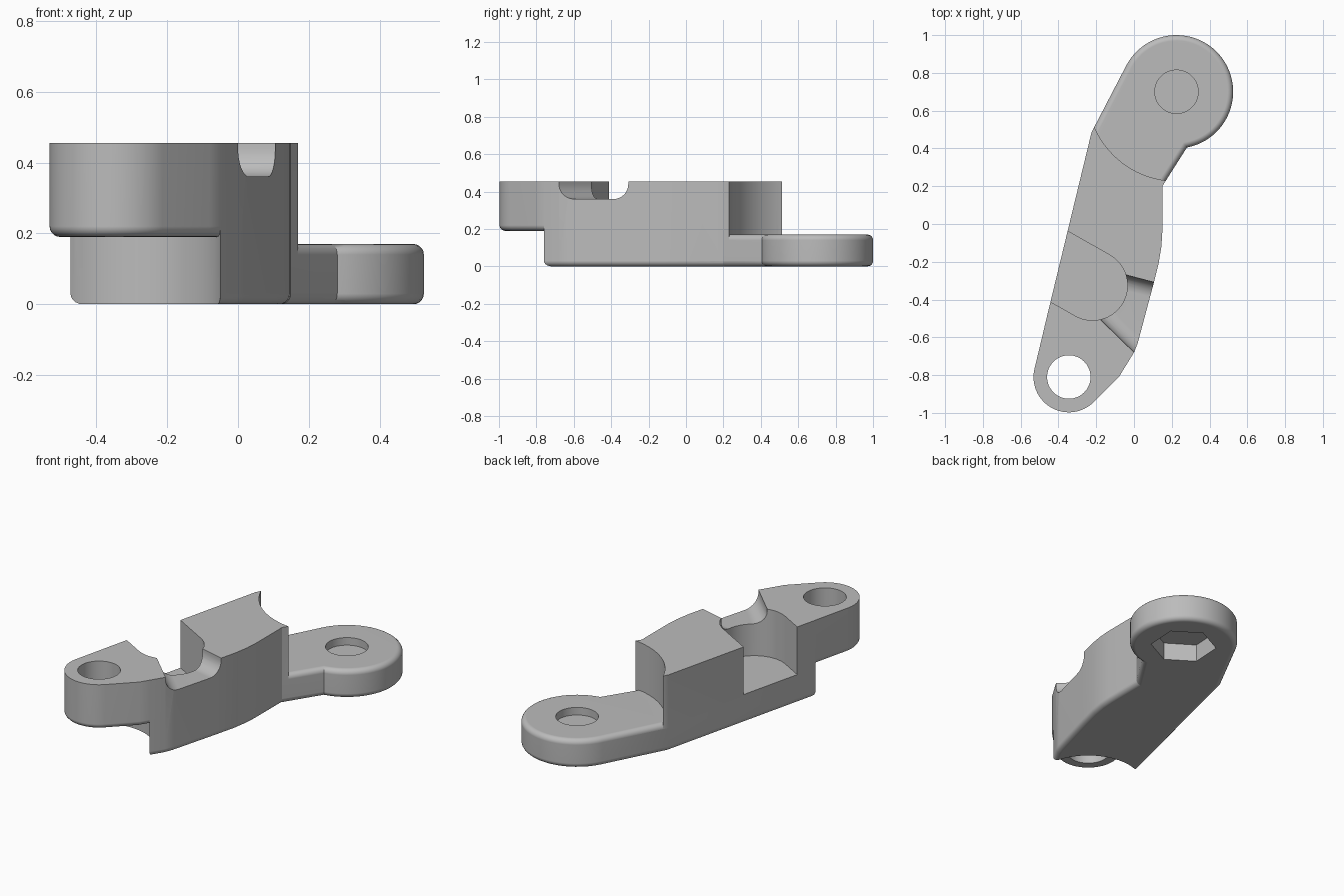
import bpy
import bmesh
from math import cos, sin, radians
from mathutils import Vector

default_cube = bpy.data.objects.get("Cube")
if default_cube:
    bpy.data.objects.remove(default_cube, do_unlink=True)

grey = bpy.data.materials.new("plain_grey")
grey.use_nodes = True
grey.diffuse_color = (0.5, 0.5, 0.5, 1)
grey.node_tree.nodes["Principled BSDF"].inputs["Base Color"].default_value = (0.5, 0.5, 0.5, 1)

TOP = 0.455
ARM_TOP = 0.17
LUG_BOTTOM = 0.19
ROUND = 0.03
ARM_PIVOT = (0.225, 0.70)
LUG_PIVOT = (-0.345, -0.81)


def arc(centre, radius, start, end, steps):
    """Points along an arc, angles in degrees."""
    angles = [radians(start + (end - start) * i / steps) for i in range(steps + 1)]
    return [(centre[0] + radius * cos(a), centre[1] + radius * sin(a)) for a in angles]


def circle(centre, radius, sides=64, turn=0):
    return arc(centre, radius, turn, turn + 360, sides)[:-1]


def prism(name, outline, low, high, rounding=0, rule=None, segments=5):
    """Extrude a plan outline and round the edges picked by the rule."""
    bm = bmesh.new()
    base = bm.faces.new([bm.verts.new((x, y, low)) for x, y in outline])
    grown = bmesh.ops.extrude_face_region(bm, geom=[base])["geom"]
    lift = [v for v in grown if isinstance(v, bmesh.types.BMVert)]
    bmesh.ops.translate(bm, verts=lift, vec=(0, 0, high - low))
    bmesh.ops.recalc_face_normals(bm, faces=bm.faces)
    if rounding:
        picked = [e for e in bm.edges if rule(e)]
        bmesh.ops.bevel(bm, geom=picked, offset=rounding, offset_type="OFFSET",
                        segments=segments, profile=0.5, affect="EDGES")
    mesh = bpy.data.meshes.new(name)
    bm.to_mesh(mesh)
    bm.free()
    mesh.materials.append(grey)
    obj = bpy.data.objects.new(name, mesh)
    bpy.context.collection.objects.link(obj)
    return obj


def combine(target, tool, operation):
    """Apply a boolean and discard the tool."""
    mod = target.modifiers.new(operation.lower(), "BOOLEAN")
    mod.operation = operation
    mod.solver = "EXACT"
    mod.object = tool
    bpy.context.view_layer.objects.active = target
    bpy.ops.object.modifier_apply(modifier=mod.name)
    bpy.data.objects.remove(tool, do_unlink=True)


def level(height):
    return lambda e: all(abs(v.co.z - height) < 1e-4 for v in e.verts)


def flat(e):
    return abs(e.verts[0].co.z - e.verts[1].co.z) < 1e-4


# Tall middle block, rounded along its bottom edge
block_outline = [(-0.225, 0.485), (-0.535, -0.796), (-0.1, -0.843), (0, -0.68), (0.02, -0.63),
                 (0.1, -0.33), (0.13, -0.21), (0.145, -0.12), (0.15, -0.04),
                 (0.15, 0.2), (0.213, 0.3), (-0.13, 0.667)]
body = prism("linkage_arm", block_outline, 0, TOP, ROUND, level(0))

# Round clearances at both ends of the block
combine(body, prism("back_clearance", circle(ARM_PIVOT, 0.473, 96), -0.1, 0.6), "DIFFERENCE")
combine(body, prism("front_clearance", circle(LUG_PIVOT, 0.3, 80), -0.1, 0.6), "DIFFERENCE")

# Low rear arm with a round end
arm_outline = arc(ARM_PIVOT, 0.3, -79.4, 152, 48) + [
    (-0.225, 0.485), (-0.2, 0.3), (0.08, 0.08), (0.15, 0.2)]
combine(body, prism("rear_arm", arm_outline, 0, ARM_TOP, ROUND, flat), "UNION")

# Raised front lug
lug_outline = arc(LUG_PIVOT, 0.187, 166.4, 315, 32) + [
    (-0.08, -0.81), (-0.031, -0.73), (-0.08, -0.55), (-0.38, -0.38), (-0.463, -0.5)]
combine(body, prism("front_lug", lug_outline, LUG_BOTTOM, TOP, ROUND, level(LUG_BOTTOM)), "UNION")

# Round-ended pocket, open on the outer side
pocket_centre = Vector((-0.22, -0.325))
outward = Vector((-0.87, 0.493)) * 0.5
pocket_outline = arc(pocket_centre, 0.185, -119.5, 60.5, 32)
pocket_outline += [tuple(Vector(pocket_outline[i]) + outward) for i in (-1, 0)]
combine(body, prism("pocket", pocket_outline, 0.172, 0.6), "DIFFERENCE")

# Flared notch from the pocket to the other side, with a rounded floor
notch_outline = [(-0.12, -0.249), (-0.24, -0.446), (0.2, -0.874), (0.3, -0.36)]


def notch_side(e):
    a, b = (v.co for v in e.verts)
    return level(0.36)(e) and abs(a.x - b.x) > 0.3


combine(body, prism("notch", notch_outline, 0.36, 0.6, 0.08, notch_side, 8), "DIFFERENCE")

# Pivot holes and the six-sided nut recess
combine(body, prism("lug_hole", circle(LUG_PIVOT, 0.115), 0.1, 0.6), "DIFFERENCE")
combine(body, prism("arm_hole", circle(ARM_PIVOT, 0.115), 0.125, 0.3), "DIFFERENCE")
combine(body, prism("nut_recess", circle(ARM_PIVOT, 0.183, 6, 27), -0.1, 0.105), "DIFFERENCE")

# Smooth curved walls, keep the cut edges crisp
bpy.ops.object.select_all(action="DESELECT")
body.select_set(True)
bpy.context.view_layer.objects.active = body
bpy.ops.object.shade_smooth_by_angle(angle=radians(30))
normals = body.modifiers.new("even_normals", "WEIGHTED_NORMAL")
normals.keep_sharp = True
